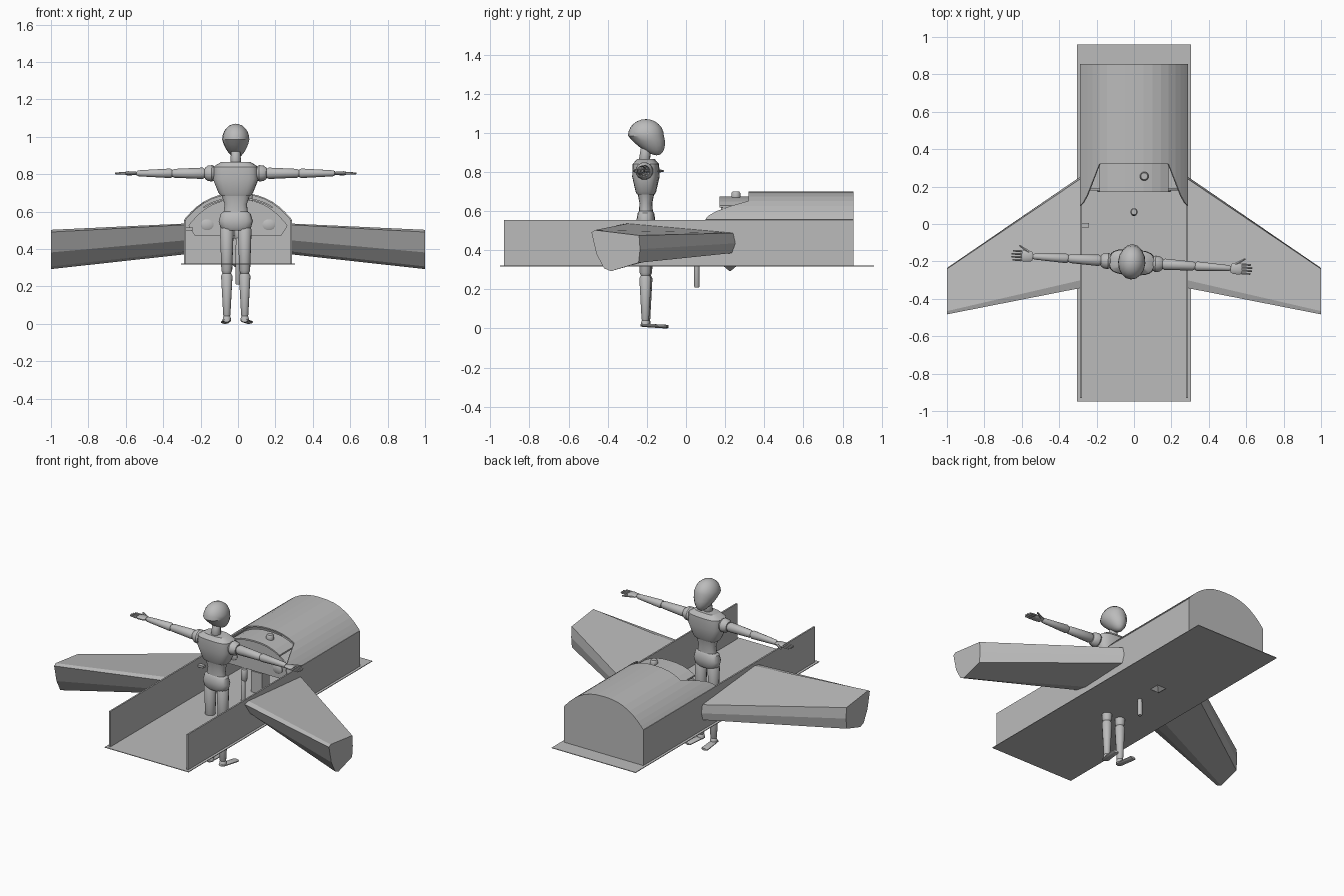
import bpy, bmesh
from math import cos, sin, pi, copysign
from mathutils import Matrix, Vector

cube = bpy.data.objects.get("Cube")
if cube:
    bpy.data.objects.remove(cube, do_unlink=True)

grey = bpy.data.materials.new("plain_grey")
grey.use_nodes = True
grey.diffuse_color = (0.5, 0.5, 0.5, 1)
grey.node_tree.nodes["Principled BSDF"].inputs["Base Color"].default_value = grey.diffuse_color

FLOOR, SILL, HALF_WIDTH = 0.32, 0.555, 0.285
DASH_FRONT, HOOD_FRONT, TAIL = 0.17, 0.32, 0.855
ARM_HEIGHT, HIP_SPREAD = 0.805, 0.048
FIGURE = Matrix.Translation((-0.012, -0.205, 0)) @ Matrix.Rotation(-0.06, 4, 'Z')
SIDES = {"right": -1, "left": 1}


def finish(name, bm, smooth=False, matrix=Matrix()):
    bmesh.ops.recalc_face_normals(bm, faces=bm.faces)
    bm.transform(matrix)
    mesh = bpy.data.meshes.new(name)
    bm.to_mesh(mesh)
    bm.free()
    mesh.materials.append(grey)
    part = bpy.data.objects.new(name, mesh)
    bpy.context.collection.objects.link(part)
    if smooth:
        bpy.ops.object.select_all(action='DESELECT')
        part.select_set(True)
        bpy.context.view_layer.objects.active = part
        bpy.ops.object.shade_smooth_by_angle(angle=0.6)
    return part


def loft(name, rings, smooth=False, matrix=Matrix(), solid=True):
    """Skin a surface over rings of points; a solid one is closed and capped."""
    bm = bmesh.new()
    rows = [[bm.verts.new(point) for point in ring] for ring in rings]
    count = len(rows[0])
    for near, far in zip(rows, rows[1:]):
        for i in range(count if solid else count - 1):
            j = (i + 1) % count
            bm.faces.new((near[i], near[j], far[j], far[i]))
    if solid:
        bm.faces.new(rows[0])
        bm.faces.new(rows[-1])
    return finish(name, bm, smooth, matrix)


def box(name, low, high):
    (left, front, bottom), (right, back, top) = low, high
    loft(name, [[(left, front, z), (right, front, z), (right, back, z), (left, back, z)]
                for z in (bottom, top)])


def stack(name, levels, depth, power=2, sides=16, matrix=FIGURE):
    """Stack rounded sections, given as (height, half width), along z."""
    def section(height, width):
        for k in range(sides):
            c, s = (f(2 * pi * (k + 0.5) / sides) for f in (cos, sin))
            yield (width * copysign(abs(c) ** (2 / power), c),
                   width * depth * copysign(abs(s) ** (2 / power), s), height)
    loft(name, [list(section(*level)) for level in levels], True, matrix)


def rod(name, start, end, start_radius, end_radius, flat=1, sides=12, matrix=FIGURE):
    """Tapered rod with softened ends between two points."""
    start, end = Vector(start), Vector(end)
    axis = end - start
    soft = min(0.3, 0.4 * start_radius / axis.length)
    levels = [(t * axis.length, (start_radius + (end_radius - start_radius) * t) * fullness)
              for t, fullness in ((0, 0.75), (soft, 1), (1 - soft, 1), (1, 0.75))]
    turn = axis.to_track_quat('Z', 'Y').to_matrix().to_4x4()
    stack(name, levels, flat, 2, sides, matrix @ Matrix.Translation(start) @ turn)


def arch_height(x):
    return SILL + 0.14 * (1 - abs(x / HALF_WIDTH) ** 2.5)


def hood_edge(x):
    reach = min(1, (HALF_WIDTH - abs(x)) / 0.095)
    return 0.1 + (HOOD_FRONT - 0.1) * reach ** 1.5


# Fuselage tub
box("floor_plate", (-0.305, -0.95, FLOOR - 0.002), (0.305, 0.96, FLOOR + 0.002))
for side, s in SIDES.items():
    box(side + "_wall", (s * 0.278, -0.93, FLOOR), (s * 0.288, TAIL, SILL))

# Rear hood: an arched shell whose front edge sweeps forward down the sides
arch = [HALF_WIDTH * sin(pi * k / 18) for k in range(-9, 10)]
hood = loft("rear_hood", [[(x, edge(x), arch_height(x)) for x in arch] for edge in
                          (hood_edge, lambda x: HOOD_FRONT + 0.001, lambda x: TAIL)], solid=False)
shell = hood.modifiers.new("thickness", 'SOLIDIFY')
shell.thickness = 0.008
shell.offset = 0
outline = [(x, arch_height(x)) for x in arch] + [(HALF_WIDTH, FLOOR), (-HALF_WIDTH, FLOOR)]
loft("rear_bulkhead", [[(x, y, z) for x, z in outline] for y in (TAIL - 0.008, TAIL)])

# Dashboard: cover, panel, gauges, knob and pedestal
brow = [x for x in arch if abs(x) < 0.21]
cover = [(x, arch_height(x) - 0.02) for x in brow] + [(x, arch_height(x) - 0.03) for x in brow[::-1]]
loft("dash_cover", [[(x, y, z) for x, z in cover] for y in (DASH_FRONT, HOOD_FRONT + 0.01)])
panel = [(x * 0.93, arch_height(x) - 0.03) for x in arch] + [(0.23, 0.47), (-0.23, 0.47)]
loft("dash_panel", [[(x, y, z) for x, z in panel] for y in (DASH_FRONT + 0.01, DASH_FRONT + 0.02)])
for side, s in SIDES.items():
    rod(side + "_gauge", (s * 0.165, DASH_FRONT, 0.53), (s * 0.165, DASH_FRONT + 0.015, 0.53),
        0.035, 0.035, flat=0.85, matrix=Matrix())
rod("dash_knob", (0.055, 0.255, 0.65), (0.055, 0.255, 0.7), 0.024, 0.024, matrix=Matrix())
box("dash_pedestal", (-0.04, 0.19, FLOOR), (0.04, 0.27, 0.46))
stack("pedestal_foot", [(0.294, 0.005), (FLOOR, 0.05)], 1, sides=4,
      matrix=Matrix.Translation((0, 0.225, 0)))

# Control stick and side lever
rod("control_stick", (0, 0.055, 0.21), (0, 0.055, 0.46), 0.015, 0.012, matrix=Matrix())
rod("stick_grip", (0, 0.065, 0.45), (0, 0.065, 0.53), 0.018, 0.02, matrix=Matrix())
box("side_lever", (-0.28, -0.02, 0.5), (-0.24, 0.005, 0.515))

# Wings: a flat top and a deep underside, as fractions of chord and depth
wing_section = [(0.07, 0), (0, 0.07), (0.1, 0.6), (0.26, 0.95), (0.4, 1), (0.97, 0.7), (1, 0.35), (0.98, 0)]


def wing_ring(x, back, front, back_top, front_top, depth):
    return [(x, back + (front - back) * u, back_top + (front_top - back_top) * u - depth * d)
            for u, d in wing_section]


for side, s in SIDES.items():
    loft(side + "_wing", [wing_ring(s * 0.284, -0.342, 0.255, 0.54, 0.487, 0.147),
                          wing_ring(s, -0.483, -0.235, 0.505, 0.475, 0.2)])

# Mannequin head: an egg with a narrow jaw shifted towards the face
bm = bmesh.new()
bmesh.ops.create_uvsphere(bm, u_segments=16, v_segments=12, radius=1)
for v in bm.verts:
    x, y, z = v.co
    low = max(0, -z)
    v.co = (x * 0.073 * (1 - 0.3 * low), y * 0.092 * (1 - 0.25 * low) + 0.055 * low,
            0.985 + z * (0.085 if z > 0 else 0.1))
finish("head", bm, True, FIGURE)

# Mannequin trunk
rod("neck", (0, -0.008, 0.85), (0, 0, 0.93), 0.03, 0.025)
stack("chest", [(0.685, 0.08), (0.7, 0.092), (0.775, 0.122), (0.84, 0.118), (0.865, 0.08)],
      0.56, power=3.2, sides=20)
stack("abdomen", [(0.58, 0.068), (0.64, 0.06), (0.69, 0.078)], 0.54, power=2.4)
stack("pelvis", [(0.5, 0.065), (0.515, 0.083), (0.55, 0.092), (0.59, 0.08), (0.6, 0.066)],
      0.52, power=2.6)

# Mannequin limbs, strung between joints
for side, s in SIDES.items():
    collar, shoulder, elbow, wrist, knuckle = (
        Vector((s * x, 0, ARM_HEIGHT)) for x in (0.11, 0.165, 0.34, 0.53, 0.59))
    rod(side + "_shoulder", collar, shoulder, 0.047, 0.041)
    rod(side + "_upper_arm", shoulder, elbow, 0.032, 0.024)
    rod(side + "_forearm", elbow, wrist, 0.027, 0.016)
    rod(side + "_palm", wrist, knuckle, 0.028, 0.034, flat=0.35)
    for k in range(4):
        across = Vector((0, 0.024 - 0.016 * k, 0))
        reach = Vector((s * (0.055 if k in (1, 2) else 0.048), 0, 0))
        rod(side + "_finger", knuckle + across, knuckle + across + reach, 0.007, 0.005, sides=6)
    rod(side + "_thumb", wrist + Vector((s * 0.02, 0.02, 0)), wrist + Vector((s * 0.075, 0.055, 0)),
        0.009, 0.005, sides=6)

    hip, knee, ankle = (Vector((s * HIP_SPREAD, 0, z)) for z in (0.52, 0.27, 0.035))
    toe = Vector((s * 0.064, 0.112, 0.009))
    heel = Vector((s * HIP_SPREAD, -0.022, 0.017))
    rod(side + "_thigh", hip, knee, 0.038, 0.029)
    rod(side + "_shin", knee, ankle, 0.032, 0.019)
    rod(side + "_ankle", ankle + Vector((0, 0, 0.01)), ankle - Vector((0, 0, 0.025)), 0.02, 0.024)
    rod(side + "_foot", heel, toe, 0.022, 0.024, flat=0.4)
